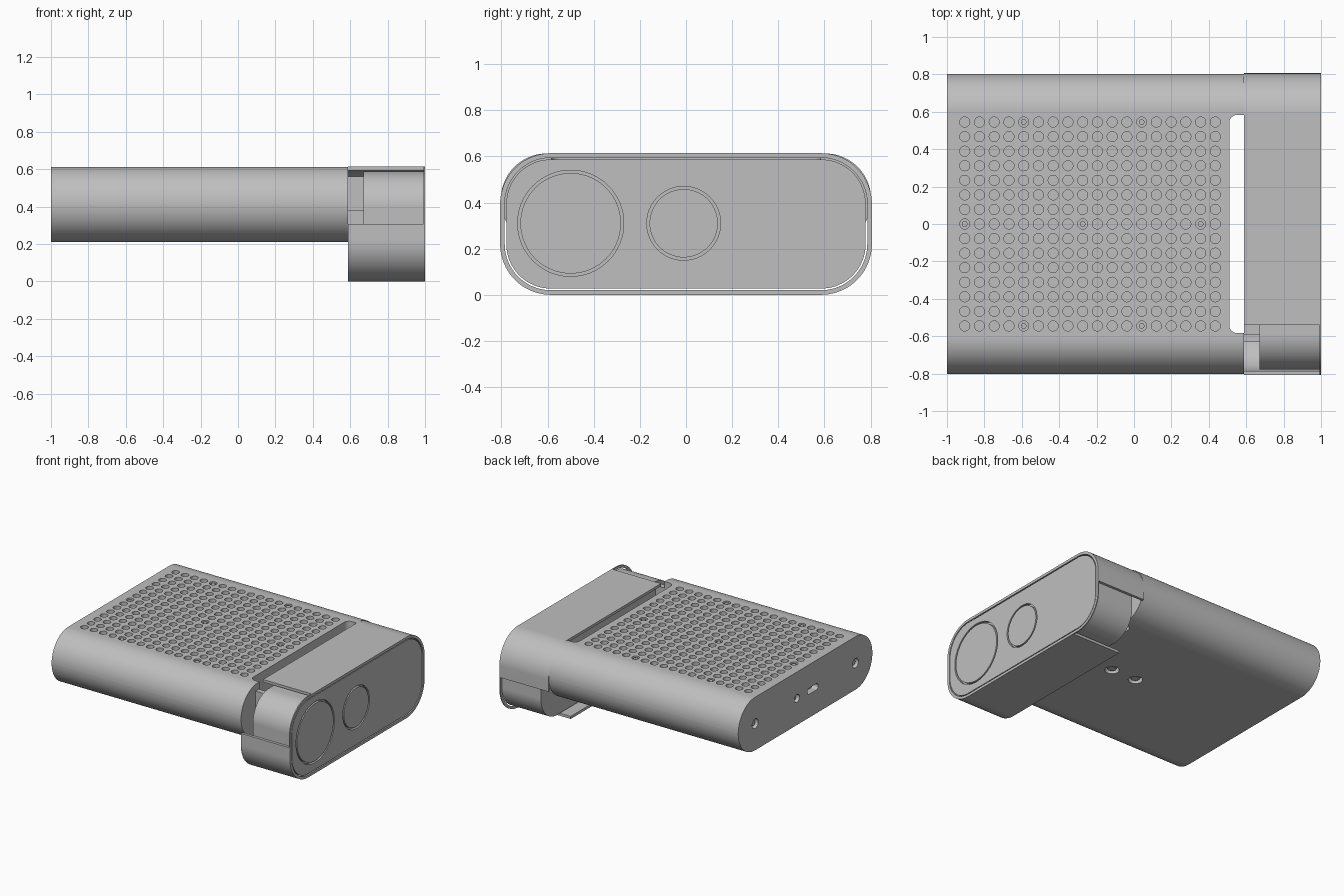
import bpy, bmesh, math
from mathutils import Matrix, Vector

cube = bpy.data.objects.get("Cube")
if cube:
    bpy.data.objects.remove(cube, do_unlink=True)

# Single grey plastic material
grey = bpy.data.materials.new("plain_grey")
grey.use_nodes = True
grey.diffuse_color = (0.52, 0.52, 0.52, 1)
grey.node_tree.nodes["Principled BSDF"].inputs["Base Color"].default_value = grey.diffuse_color


def make(name, bm):
    bmesh.ops.recalc_face_normals(bm, faces=bm.faces[:])
    mesh = bpy.data.meshes.new(name)
    bm.to_mesh(mesh)
    bm.free()
    mesh.materials.append(grey)
    obj = bpy.data.objects.new(name, mesh)
    bpy.context.collection.objects.link(obj)
    return obj


def rounded(w, h, r, cu=0, cv=0, seg=20):
    """Rounded rectangle outline from half sizes and corner radius."""
    pts = []
    for i, (su, sv) in enumerate([(1, 1), (-1, 1), (-1, -1), (1, -1)]):
        for k in range(seg + 1):
            a = (i + k / seg) * math.pi / 2
            pts.append((cu + su * (w - r) + r * math.cos(a),
                        cv + sv * (h - r) + r * math.sin(a)))
    return pts


def prism(name, pts, a, b, axis="x"):
    """Extrude an outline from a to b along x or z."""
    bm = bmesh.new()
    place = (lambda p: (a, *p)) if axis == "x" else (lambda p: (*p, a))
    step = (b - a, 0, 0) if axis == "x" else (0, 0, b - a)
    face = bm.faces.new([bm.verts.new(place(p)) for p in pts])
    out = bmesh.ops.extrude_face_region(bm, geom=[face])
    moved = [g for g in out["geom"] if isinstance(g, bmesh.types.BMVert)]
    bmesh.ops.translate(bm, vec=step, verts=moved)
    bmesh.ops.remove_doubles(bm, verts=bm.verts[:], dist=1e-5)
    return make(name, bm)


def cylinders(name, centres, r, depth, axis="z", seg=20):
    bm = bmesh.new()
    turn = Matrix.Rotation(math.pi / 2, 4, "Y") if axis == "x" else Matrix()
    for c in centres:
        bmesh.ops.create_cone(bm, cap_ends=True, segments=seg, radius1=r, radius2=r,
                              depth=depth, matrix=Matrix.Translation(c) @ turn)
    return make(name, bm)


def box(name, lo, hi):
    bm = bmesh.new()
    lo, hi = Vector(lo), Vector(hi)
    size = Matrix.Diagonal((*(hi - lo), 1))
    bmesh.ops.create_cube(bm, size=1, matrix=Matrix.Translation((lo + hi) / 2) @ size)
    return make(name, bm)


def activate(obj):
    bpy.ops.object.select_all(action="DESELECT")
    obj.select_set(True)
    bpy.context.view_layer.objects.active = obj


def cut(obj, *cutters):
    activate(obj)
    for c in cutters:
        mod = obj.modifiers.new("cut", "BOOLEAN")
        mod.operation, mod.solver, mod.object = "DIFFERENCE", "EXACT", c
        bpy.ops.object.modifier_apply(modifier=mod.name)
        bpy.data.objects.remove(c, do_unlink=True)


def smooth(*objs):
    for obj in objs:
        activate(obj)
        bpy.ops.object.shade_smooth_by_angle(angle=math.radians(30))
        mod = obj.modifiers.new("clean_normals", "WEIGHTED_NORMAL")
        mod.keep_sharp = True


# Main body with open slot at the head end
MID, TOP, BOTTOM = 0.412, 0.613, 0.211
body = prism("body", rounded(0.803, 0.201, 0.2, 0, MID), -1, 0.588)
cut(body, prism("slot_cutter", rounded(0.2, 0.583, 0.04, 0.71, 0, 6), -0.2, 1, "z"))

# Vent hole grid on top
xs = [-0.905 + i * 1.34 / 17 for i in range(18)]
ys = [-0.545 + j * 1.09 / 14 for j in range(15)]
cut(body, cylinders("vent_cutter", [(x, y, TOP) for x in xs for y in ys], 0.027, 0.06))
pins = [(xs[i], ys[j], TOP - 0.02) for i in (4, 12) for j in (0, 14)]
pins += [(xs[i], ys[7], TOP - 0.02) for i in (0, 8, 16)]
vent_pins = cylinders("vent_pins", pins, 0.015, 0.03)

# Sockets on the far end
cut(body,
    cylinders("screw_cutter", [(-1, -0.6, MID), (-1, 0.6, MID)], 0.036, 0.1, "x"),
    cylinders("jack_cutter", [(-1, 0.1, MID)], 0.03, 0.1, "x"),
    prism("port_cutter", rounded(0.065, 0.024, 0.023, -0.09, MID, 8), -1.1, -0.95))
end_screws = cylinders("end_screws", [(-0.965, y, MID) for y in (-0.6, 0.6)], 0.02, 0.04, "x")
jack_pin = cylinders("jack_pin", [(-0.965, 0.1, MID)], 0.012, 0.04, "x")

# Mount sockets underneath
mounts = [(0.24, 0.05), (0.03, 0.05)]
cut(body, cylinders("mount_cutter", [(x, y, BOTTOM) for x, y in mounts], 0.05, 0.07, seg=28))
mount_studs = cylinders("mount_studs", [(x, y, BOTTOM + 0.025) for x, y in mounts], 0.03, 0.03)

# Head shell, with opposite corners opened
HZ, R = 0.307, 0.22


def head_outline(inset):
    return rounded(0.806 - inset, HZ - inset, R - inset, 0, HZ)


shell = prism("head_shell", head_outline(0), 0.588, 1)
cut(shell, prism("hollow_cutter", head_outline(0.02), 0.5, 1.1),
    box("front_cutter", (0.5, -1, HZ), (0.992, -0.54, 1)),
    box("back_cutter", (0.5, 0.54, -0.5), (0.992, 1, HZ)))

# Head core with two lens windows
core = prism("head_core", head_outline(0.027), 0.67, 0.998)
parts = [body, vent_pins, end_screws, jack_pin, mount_studs, shell, core]
for name, y, r in (("large_lens", -0.5, 0.23), ("small_lens", -0.01, 0.16)):
    cut(core, cylinders("lens_cutter", [(1, y, 0.31)], r, 0.05, "x", 64))
    parts.append(cylinders(name, [(0.983, y, 0.31)], r - 0.012, 0.03, "x", 64))

# Hinge tabs joining body and head
for side, name in ((-1, "front_tab"), (1, "back_tab")):
    y = side * 0.61
    parts.append(box(name, (0.57, y - 0.02, 0.25 if side > 0 else 0.38),
                     (0.68, y + 0.02, 0.56)))

smooth(*parts)
